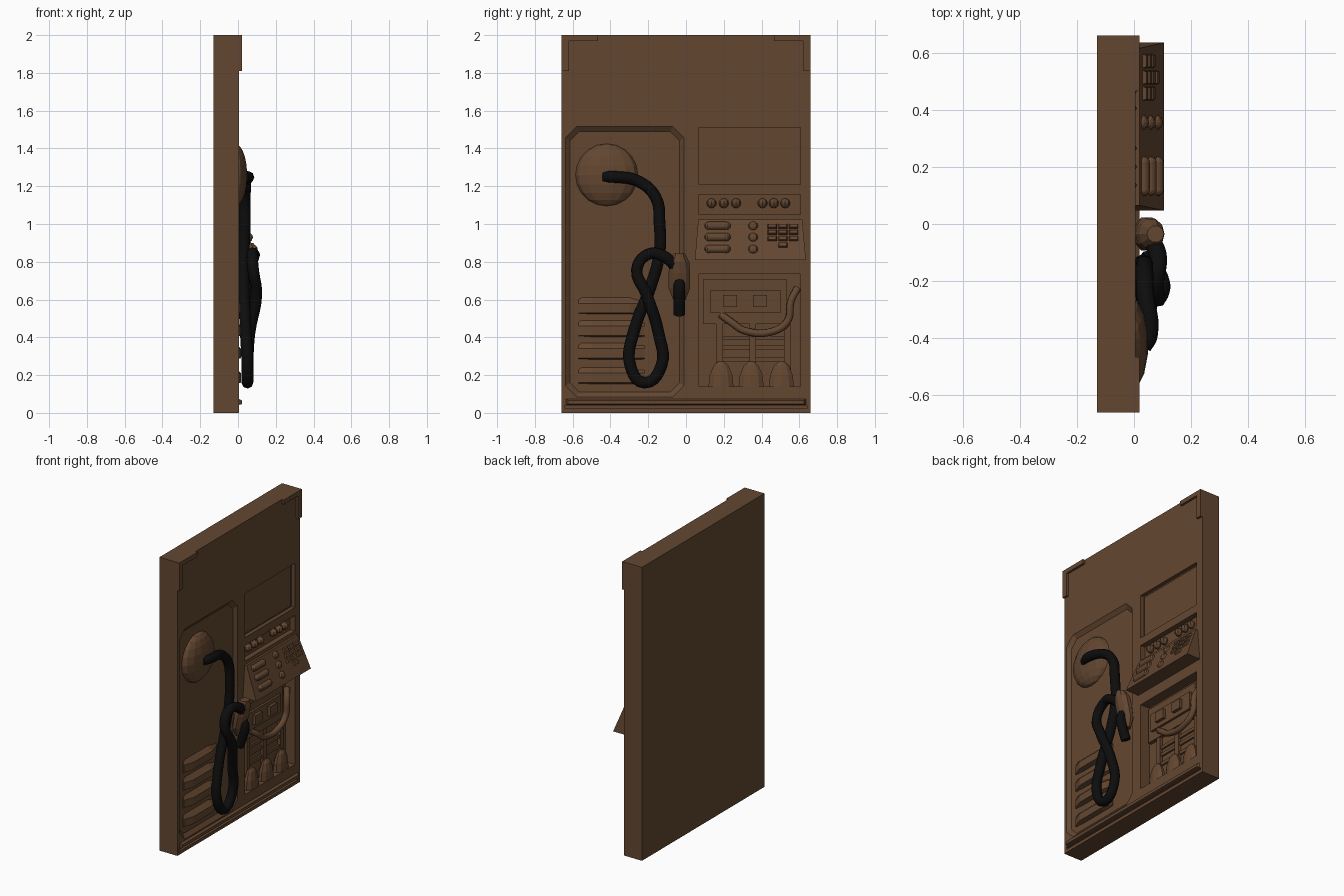
import bpy, bmesh, math
from mathutils import Vector, Matrix

if "Cube" in bpy.data.objects:
    bpy.data.objects.remove(bpy.data.objects["Cube"], do_unlink=True)


def material(name, rgb):
    m = bpy.data.materials.new(name)
    m.use_nodes = True
    m.diffuse_color = (*rgb, 1)
    m.node_tree.nodes["Principled BSDF"].inputs["Base Color"].default_value = (*rgb, 1)
    return m


BROWN = material("dark_brown", (0.125, 0.062, 0.03))
BLACK = material("rubber_black", (0.004, 0.004, 0.004))
FACE = 0.005   # x of the wall surface
BACK = -0.13


def finish(name, bm, mat=BROWN, smooth=False):
    bmesh.ops.recalc_face_normals(bm, faces=bm.faces)
    me = bpy.data.meshes.new(name)
    bm.to_mesh(me)
    bm.free()
    me.materials.append(mat)
    ob = bpy.data.objects.new(name, me)
    bpy.context.collection.objects.link(ob)
    if smooth:
        for p in me.polygons:
            p.use_smooth = True
    return ob


def loft(name, rings, mat=BROWN, smooth=False):
    """Skin a list of equal-length point rings and cap both ends."""
    bm = bmesh.new()
    rows = [[bm.verts.new(p) for p in r] for r in rings]
    n = len(rows[0])
    for a, b in zip(rows, rows[1:]):
        for i in range(n):
            j = (i + 1) % n
            bm.faces.new((a[i], a[j], b[j], b[i]))
    bm.faces.new(rows[0])
    bm.faces.new(rows[-1])
    return finish(name, bm, mat, smooth)


def rect(x, y0, y1, z0, z1, c=0.0):
    """Rectangle facing +x, with optional cut corners."""
    if not c:
        return [(x, y0, z0), (x, y1, z0), (x, y1, z1), (x, y0, z1)]
    return [(x, y0 + c, z0), (x, y1 - c, z0), (x, y1, z0 + c), (x, y1, z1 - c),
            (x, y1 - c, z1), (x, y0 + c, z1), (x, y0, z1 - c), (x, y0, z0 + c)]


def box(name, y0, y1, z0, z1, x0, x1, taper=0.0):
    t = taper
    return loft(name, [rect(x0, y0, y1, z0, z1), rect(x1, y0 + t, y1 - t, z0 + t, z1 - t)])


def ball(name, loc, size, segs=12, rings=8, rot=0.0):
    bm = bmesh.new()
    bmesh.ops.create_uvsphere(bm, u_segments=segs, v_segments=rings, radius=1)
    mat = Matrix.Translation(loc) @ Matrix.Rotation(rot, 4, 'Y') @ Matrix.Diagonal((*size, 1))
    bm.transform(mat)
    return finish(name, bm)


def tube(name, pts, radius, mat):
    cu = bpy.data.curves.new(name, 'CURVE')
    cu.dimensions = '3D'
    cu.bevel_depth = radius
    cu.bevel_resolution = 2
    cu.resolution_u = 5
    cu.use_fill_caps = True
    sp = cu.splines.new('BEZIER')
    sp.bezier_points.add(len(pts) - 1)
    for b, p in zip(sp.bezier_points, pts):
        b.co = p
        b.handle_left_type = b.handle_right_type = 'AUTO'
    cu.materials.append(mat)
    ob = bpy.data.objects.new(name, cu)
    bpy.context.collection.objects.link(ob)
    return ob


# Wall slab with its recesses cut out
wall = box("wall_slab", -0.66, 0.66, 0, 2, BACK, FACE)
SCREEN, LAMPS, BAY = 0.025, 0.035, 0.07
cutters = [
    loft("hose_recess_cutter", [rect(FACE + 0.01, -0.65, 0.0, 0.07, 1.53, 0.065),
                                rect(FACE - 0.02, -0.615, -0.035, 0.11, 1.49, 0.05)]),
    box("screen_cutter", 0.07, 0.605, 1.21, 1.51, FACE - SCREEN, 0.1),
    box("lamp_cutter", 0.07, 0.605, 1.05, 1.155, FACE - LAMPS, 0.1),
    box("bay_cutter", 0.07, 0.605, 0.14, 0.735, FACE - BAY, 0.1),
    box("sill_groove_cutter", -0.64, 0.64, 0.022, 0.038, FACE - 0.015, 0.1),
]
bpy.context.view_layer.objects.active = wall
for c in cutters:
    c.hide_render = True
    mod = wall.modifiers.new(c.name, 'BOOLEAN')
    mod.operation = 'DIFFERENCE'
    mod.solver = 'EXACT'
    mod.object = c
    bpy.ops.object.modifier_apply(modifier=mod.name)
for c in cutters:
    bpy.data.objects.remove(c, do_unlink=True)

# Corner brackets and sill rail
for side, s in (("right", -1), ("left", 1)):
    for part, inner, low in (("top", 0.465, 1.97), ("side", 0.62, 1.81)):
        y0, y1 = sorted((s * inner, s * 0.66))
        box(f"{side}_{part}_bracket", y0, y1, low, 2, FACE - 0.01, 0.02)
loft("sill_rail", [rect(FACE - 0.01, -0.64, 0.64, 0.04, 0.08),
                   rect(0.02, -0.625, 0.625, 0.046, 0.066)])

# Raised panes set in the screen
box("screen_pane", 0.082, 0.593, 1.222, 1.498, FACE - SCREEN - 0.01, FACE - SCREEN + 0.006)

# Indicator lamps
for i, y in enumerate((0.135, 0.2, 0.265, 0.405, 0.465, 0.525)):
    ball(f"lamp_{i}", (FACE - 0.025, y, 1.11), (0.03, 0.026, 0.026), 8, 6)

# Sloping control desk
TOP, LOW = (0.02, 1.025), (0.105, 0.81)
loft("control_desk", [
    [(FACE - 0.01, 0.065, TOP[1]), (TOP[0], 0.065, TOP[1]), (LOW[0], 0.047, LOW[1]), (FACE - 0.01, 0.047, LOW[1])],
    [(FACE - 0.01, 0.615, TOP[1]), (TOP[0], 0.615, TOP[1]), (LOW[0], 0.635, LOW[1]), (FACE - 0.01, 0.635, LOW[1])]])
TILT = -math.atan2(LOW[0] - TOP[0], TOP[1] - LOW[1])


def desk(y, z):
    return Vector((TOP[0] + (TOP[1] - z) / (TOP[1] - LOW[1]) * (LOW[0] - TOP[0]), y, z))


for i, z in enumerate((0.99, 0.93, 0.867)):
    pill = tube(f"pill_button_{i}", [desk(0.12, z), desk(0.215, z)], 0.022, BROWN)
    for y in (0.12, 0.215):
        ball(f"pill_end_{i}", desk(y, z), (0.022,) * 3, 10, 8)
    ball(f"round_button_{i}", desk(0.355, z), (0.018, 0.026, 0.024), 8, 6, TILT)
keys = [(y, z) for z in (0.987, 0.955, 0.922) for y in (0.457, 0.513, 0.57)] + [(0.513, 0.888)]
for i, (y, z) in enumerate(keys):
    key = box(f"key_{i}", -0.026, 0.026, -0.015, 0.015, -0.005, 0.012, 0.006)
    key.matrix_world = Matrix.Translation(desk(y, z)) @ Matrix.Rotation(TILT, 4, 'Y')

# Machinery bay: housing, pipe, frames and canisters
FLOOR = FACE - BAY
box("bay_housing", 0.09, 0.535, 0.47, 0.705, FLOOR - 0.01, FLOOR + 0.025)
box("housing_front", 0.13, 0.5, 0.53, 0.65, FLOOR, FLOOR + 0.04)
for i, y in enumerate((0.195, 0.355)):
    box(f"housing_block_{i}", y, y + 0.075, 0.56, 0.625, FLOOR, FLOOR + 0.06)
tube("bay_pipe", [(FLOOR + 0.02, 0.59, 0.66), (FLOOR + 0.045, 0.555, 0.59), (FLOOR + 0.045, 0.54, 0.49),
                  (FLOOR + 0.045, 0.47, 0.435), (FLOOR + 0.045, 0.31, 0.435),
                  (FLOOR + 0.045, 0.24, 0.48), (FLOOR + 0.02, 0.185, 0.52)], 0.02, BROWN)
for i, y in enumerate((0.16, 0.335, 0.52)):
    box(f"frame_post_{i}", y, y + 0.035, 0.14, 0.47, FLOOR - 0.01, FLOOR + 0.02)
for i, z in enumerate((0.27, 0.335, 0.385)):
    box(f"frame_bar_{i}", 0.17, 0.55, z, z + 0.022, FLOOR - 0.01, FLOOR + 0.012)
for i, y in enumerate((0.185, 0.345, 0.505)):
    rings = [[(FLOOR + 0.035 + 0.035 * k * math.cos(a), y + 0.07 * k * math.sin(a), z)
              for a in (j * math.tau / 10 for j in range(10))]
             for z, k in ((0.138, 1), (0.2, 0.9), (0.25, 0.6), (0.272, 0.22))]
    loft(f"canister_{i}", rings)

# Hose recess fittings: dome and louvres
ball("hose_dome", (FACE - 0.02, -0.42, 1.26), (0.065, 0.165, 0.165), 14, 10)
for i, z in enumerate((0.56, 0.44, 0.32, 0.19)):
    loft(f"louvre_{i}", [[(-0.025, y, z + 0.06), (-0.012 + d, y, z + 0.02), (-0.012 + d, y, z - 0.03), (-0.025, y, z - 0.04)]
                         for y, d in ((-0.57, 0.004), (-0.5, 0.028), (-0.3, 0.028), (-0.22, 0.004))])

# Hanging hose looped in a figure of eight
tube("hose", [(0.03, -0.43, 1.25), (0.052, -0.39, 1.25), (0.04, -0.25, 1.225), (0.036, -0.16, 1.14),
              (0.036, -0.14, 1.0), (0.03, -0.14, 0.85), (0.03, -0.19, 0.66), (0.04, -0.27, 0.45),
              (0.05, -0.295, 0.25), (0.05, -0.22, 0.16), (0.05, -0.13, 0.25), (0.06, -0.145, 0.42),
              (0.097, -0.21, 0.63), (0.08, -0.26, 0.76), (0.075, -0.2, 0.84), (0.085, -0.12, 0.83),
              (0.06, -0.05, 0.77)], 0.031, BLACK)

# Nozzle grip with its black spout
grip = [[(x + rx * math.cos(a), -0.035 + ry * math.sin(a), z) for a in (j * math.tau / 10 for j in range(10))]
        for z, x, rx, ry in ((0.6, 0.03, 0.02, 0.035), (0.66, 0.035, 0.035, 0.06), (0.74, 0.05, 0.045, 0.06),
                             (0.8, 0.062, 0.045, 0.055), (0.845, 0.075, 0.03, 0.03))]
loft("nozzle_grip", grip)
tube("nozzle_spout", [(0.05, -0.035, 0.7), (0.073, -0.035, 0.67), (0.06, -0.035, 0.59), (0.035, -0.035, 0.52)], 0.031, BLACK)
